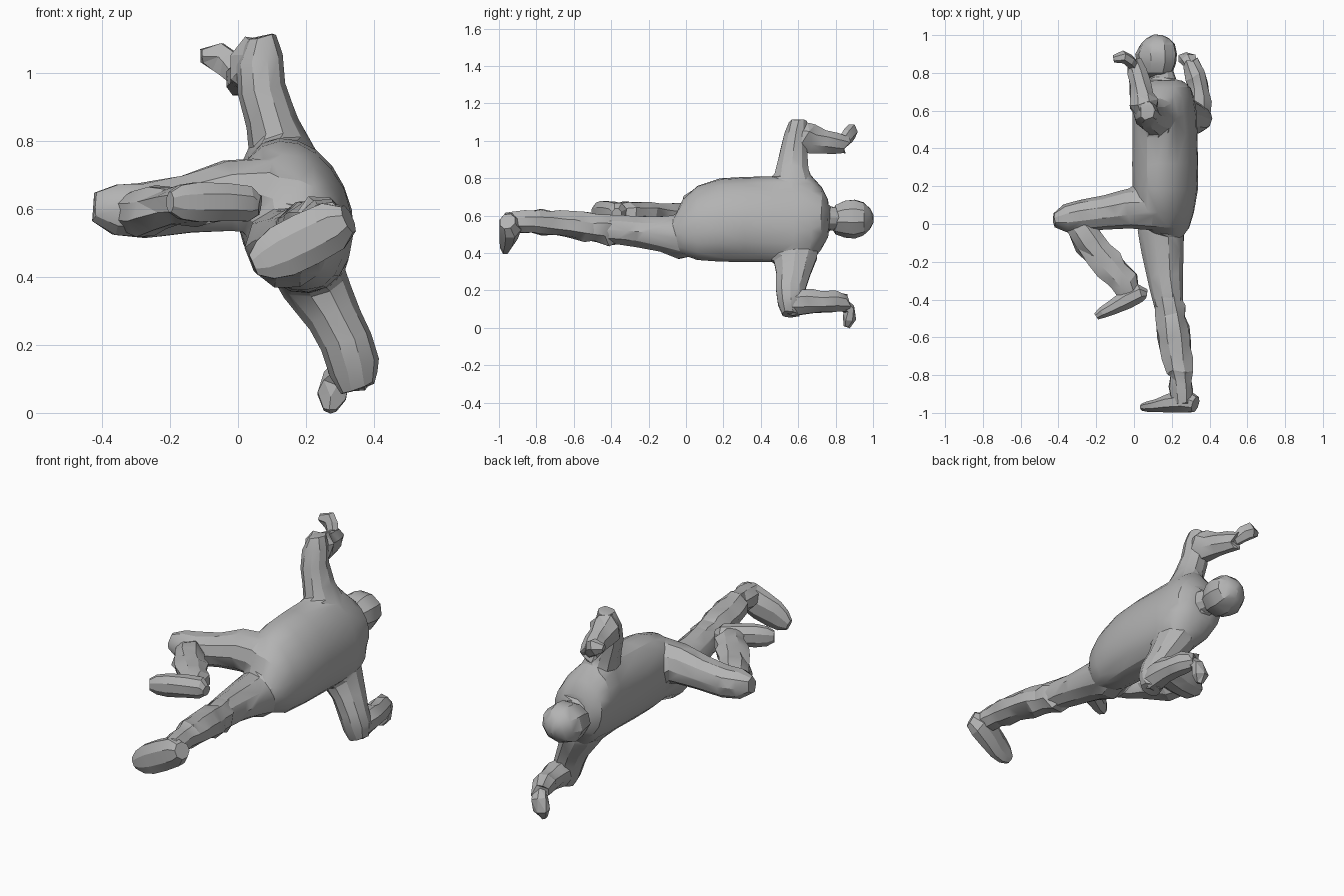
import bpy, bmesh, math, random
from mathutils import Vector

random.seed(4)
grey = bpy.data.materials.new("plain grey")
grey.diffuse_color = (0.45, 0.45, 0.45, 1)


def select(objs):
    bpy.ops.object.select_all(action='DESELECT')
    for o in objs:
        o.select_set(True)
    bpy.context.view_layer.objects.active = objs[0]


def loft(name, rings, ref, sides=8, jitter=0.0, angle=25, axis=None):
    """Skin rings of (centre, radius along ref, radius across) into a closed tube."""
    bm = bmesh.new()
    pts = [Vector(r[0]) for r in rings]
    loops = []
    for i, (c, a, b) in enumerate(rings):
        t = axis or (pts[min(i + 1, len(pts) - 1)] - pts[max(i - 1, 0)])
        t = Vector(t).normalized()
        u = Vector(ref)
        u = (u - t * u.dot(t)).normalized()
        v = t.cross(u)
        loop = []
        for k in range(sides):
            w = 2 * math.pi * (k + 0.5) / sides
            s = 1 + random.uniform(-jitter, jitter)
            shift = t * random.uniform(-jitter, jitter) * 0.15
            loop.append(bm.verts.new(pts[i] + (u * math.cos(w) * a + v * math.sin(w) * b) * s + shift))
        loops.append(loop)
    for p, q in zip(loops, loops[1:]):
        for k in range(sides):
            n = (k + 1) % sides
            bm.faces.new((p[k], p[n], q[n], q[k]))
    bm.faces.new(loops[0][::-1])
    bm.faces.new(loops[-1])
    bmesh.ops.recalc_face_normals(bm, faces=bm.faces)
    if jitter:
        bmesh.ops.triangulate(bm, faces=bm.faces)
    mesh = bpy.data.meshes.new(name)
    bm.to_mesh(mesh)
    bm.free()
    obj = bpy.data.objects.new(name, mesh)
    bpy.context.collection.objects.link(obj)
    mesh.materials.append(grey)
    select([obj])
    bpy.ops.object.shade_smooth_by_angle(angle=math.radians(angle))
    return obj


ACROSS = (0.3, 0, -0.95)   # shoulder to shoulder

# torso, from seat to collar
torso = loft("torso", [
    ((0.19, -0.06, 0.52), 0.08, 0.07),
    ((0.18, -0.02, 0.54), 0.15, 0.11),
    ((0.165, 0.06, 0.56), 0.205, 0.148),
    ((0.165, 0.18, 0.575), 0.228, 0.166),
    ((0.165, 0.32, 0.58), 0.232, 0.168),
    ((0.165, 0.46, 0.58), 0.235, 0.166),
    ((0.162, 0.58, 0.58), 0.25, 0.16),
    ((0.158, 0.67, 0.585), 0.235, 0.153),
    ((0.155, 0.725, 0.585), 0.17, 0.143),
    ((0.155, 0.76, 0.585), 0.10, 0.10)], ACROSS, 20, 0.012, 40, (0, 1, 0))
neck = loft("neck", [
    ((0.16, 0.68, 0.585), 0.085, 0.085), ((0.15, 0.78, 0.585), 0.064, 0.068),
    ((0.13, 0.86, 0.585), 0.055, 0.06)], ACROSS, 12)

# upper arms
arm_up = loft("raised_upper_arm", [
    ((0.165, 0.58, 0.64), 0.11, 0.09),
    ((0.13, 0.575, 0.75), 0.12, 0.10),
    ((0.10, 0.565, 0.85), 0.092, 0.078),
    ((0.07, 0.575, 0.95), 0.076, 0.072),
    ((0.063, 0.59, 1.04), 0.066, 0.072),
    ((0.068, 0.60, 1.11), 0.05, 0.045)], (0, 1, 0), 10, 0.03, axis=(-0.25, 0, 0.97))
arm_down = loft("lowered_upper_arm", [
    ((0.18, 0.58, 0.50), 0.11, 0.09),
    ((0.225, 0.585, 0.38), 0.125, 0.10),
    ((0.278, 0.575, 0.29), 0.098, 0.08),
    ((0.32, 0.56, 0.21), 0.083, 0.078),
    ((0.343, 0.56, 0.13), 0.074, 0.078),
    ((0.355, 0.56, 0.068), 0.05, 0.055)], (0, 1, 0), 10, 0.03, axis=(0.35, 0, -0.93))

# thighs, one drawn forward and one straight
thigh_bent = loft("bent_thigh", [
    ((0.17, 0.09, 0.61), 0.11, 0.11),
    ((0.08, 0.085, 0.64), 0.115, 0.12),
    ((-0.03, 0.08, 0.638), 0.108, 0.105),
    ((-0.15, 0.062, 0.615), 0.09, 0.09),
    ((-0.27, 0.045, 0.595), 0.086, 0.086),
    ((-0.36, 0.03, 0.598), 0.08, 0.076),
    ((-0.425, 0.02, 0.605), 0.045, 0.04)], (0, 0, 1), 10, 0.03)
thigh_straight = loft("straight_thigh", [
    ((0.16, 0.08, 0.51), 0.12, 0.12),
    ((0.145, -0.04, 0.485), 0.12, 0.125),
    ((0.15, -0.14, 0.50), 0.10, 0.112),
    ((0.16, -0.26, 0.515), 0.086, 0.098),
    ((0.175, -0.37, 0.525), 0.083, 0.088),
    ((0.185, -0.44, 0.525), 0.08, 0.08)], (0, 0, 1), 10, 0.04, axis=(0, -1, 0))

# blend the trunk and upper limbs into one faceted garment
select([torso, neck, arm_up, arm_down, thigh_bent, thigh_straight])
bpy.ops.object.join()
torso.name = "body"
remesh = torso.modifiers.new("blend", 'REMESH')
remesh.mode = 'VOXEL'
remesh.voxel_size = 0.01
soften = torso.modifiers.new("soften", 'SMOOTH')
soften.factor = 0.5
soften.iterations = 4
facet = torso.modifiers.new("facet", 'DECIMATE')
facet.ratio = 0.016
for m in ("blend", "soften", "facet"):
    bpy.ops.object.modifier_apply(modifier=m)
torso.data.materials.clear()
torso.data.materials.append(grey)
bpy.ops.object.shade_smooth_by_angle(angle=math.radians(25))

loft("head", [
    ((0.11, 0.775, 0.575), 0.04, 0.05),
    ((0.115, 0.80, 0.58), 0.08, 0.09),
    ((0.12, 0.85, 0.585), 0.10, 0.107),
    ((0.12, 0.90, 0.585), 0.107, 0.113),
    ((0.125, 0.95, 0.585), 0.09, 0.094),
    ((0.125, 0.985, 0.585), 0.057, 0.06),
    ((0.125, 1.0, 0.585), 0.022, 0.025)], ACROSS, 9, 0.02, 30, (0, 1, 0))

# creased forearms and hands
loft("raised_forearm", [
    ((0.065, 0.56, 1.04), 0.05, 0.05),
    ((0.055, 0.62, 1.02), 0.086, 0.076),
    ((0.045, 0.68, 1.005), 0.08, 0.07),
    ((0.033, 0.74, 0.995), 0.068, 0.062),
    ((0.018, 0.79, 0.985), 0.06, 0.058),
    ((0.0, 0.855, 0.975), 0.045, 0.04)], (0, 0, 1), 8, 0.13)
loft("raised_hand", [
    ((0.01, 0.83, 0.98), 0.03, 0.03),
    ((-0.025, 0.865, 1.025), 0.045, 0.033),
    ((-0.06, 0.885, 1.048), 0.047, 0.033),
    ((-0.105, 0.875, 1.05), 0.022, 0.02)], (0.3, 0, 1), 6, 0.05, 15)
loft("lowered_forearm", [
    ((0.35, 0.52, 0.135), 0.05, 0.05),
    ((0.345, 0.58, 0.138), 0.076, 0.072),
    ((0.345, 0.66, 0.14), 0.069, 0.064),
    ((0.338, 0.73, 0.14), 0.064, 0.06),
    ((0.325, 0.79, 0.142), 0.062, 0.056),
    ((0.30, 0.855, 0.135), 0.045, 0.044)], (0, 0, 1), 8, 0.13)
loft("lowered_hand", [
    ((0.315, 0.83, 0.14), 0.035, 0.03),
    ((0.288, 0.87, 0.10), 0.045, 0.034),
    ((0.275, 0.875, 0.05), 0.048, 0.034),
    ((0.27, 0.86, 0.004), 0.022, 0.017)], (1, 0, 0.3), 6, 0.05, 15)

# creased lower legs
loft("bent_shin", [
    ((-0.32, 0.03, 0.59), 0.06, 0.06),
    ((-0.275, -0.04, 0.59), 0.075, 0.085),
    ((-0.23, -0.10, 0.60), 0.068, 0.09),
    ((-0.185, -0.16, 0.61), 0.057, 0.08),
    ((-0.14, -0.21, 0.615), 0.064, 0.086),
    ((-0.095, -0.26, 0.62), 0.054, 0.072),
    ((-0.05, -0.31, 0.62), 0.058, 0.077),
    ((-0.02, -0.375, 0.62), 0.045, 0.056)], (0, 0, 1), 8, 0.14)
loft("straight_shin", [
    ((0.175, -0.37, 0.525), 0.075, 0.075),
    ((0.185, -0.42, 0.525), 0.092, 0.09),
    ((0.195, -0.48, 0.53), 0.078, 0.082),
    ((0.205, -0.54, 0.54), 0.08, 0.09),
    ((0.212, -0.60, 0.55), 0.074, 0.09),
    ((0.22, -0.66, 0.555), 0.074, 0.09),
    ((0.23, -0.72, 0.56), 0.07, 0.082),
    ((0.24, -0.78, 0.565), 0.07, 0.078),
    ((0.245, -0.82, 0.57), 0.058, 0.06),
    ((0.25, -0.87, 0.57), 0.062, 0.066),
    ((0.255, -0.95, 0.565), 0.058, 0.062)], (0, 0, 1), 8, 0.12, 25, (0, -1, 0))

# feet
loft("bent_foot", [
    ((0.065, -0.37, 0.61), 0.03, 0.027),
    ((0.03, -0.365, 0.615), 0.056, 0.053),
    ((-0.04, -0.40, 0.62), 0.06, 0.055),
    ((-0.12, -0.445, 0.62), 0.063, 0.041),
    ((-0.17, -0.47, 0.62), 0.054, 0.032),
    ((-0.20, -0.49, 0.62), 0.032, 0.02)], (0, 0, 1), 8, 0, 20)
loft("straight_foot", [
    ((0.325, -0.955, 0.57), 0.045, 0.045),
    ((0.28, -0.94, 0.55), 0.08, 0.063),
    ((0.20, -0.948, 0.51), 0.086, 0.054),
    ((0.13, -0.962, 0.475), 0.084, 0.037),
    ((0.08, -0.967, 0.45), 0.066, 0.03),
    ((0.045, -0.97, 0.435), 0.034, 0.02)], (-0.45, 0, 0.9), 8, 0, 20)
